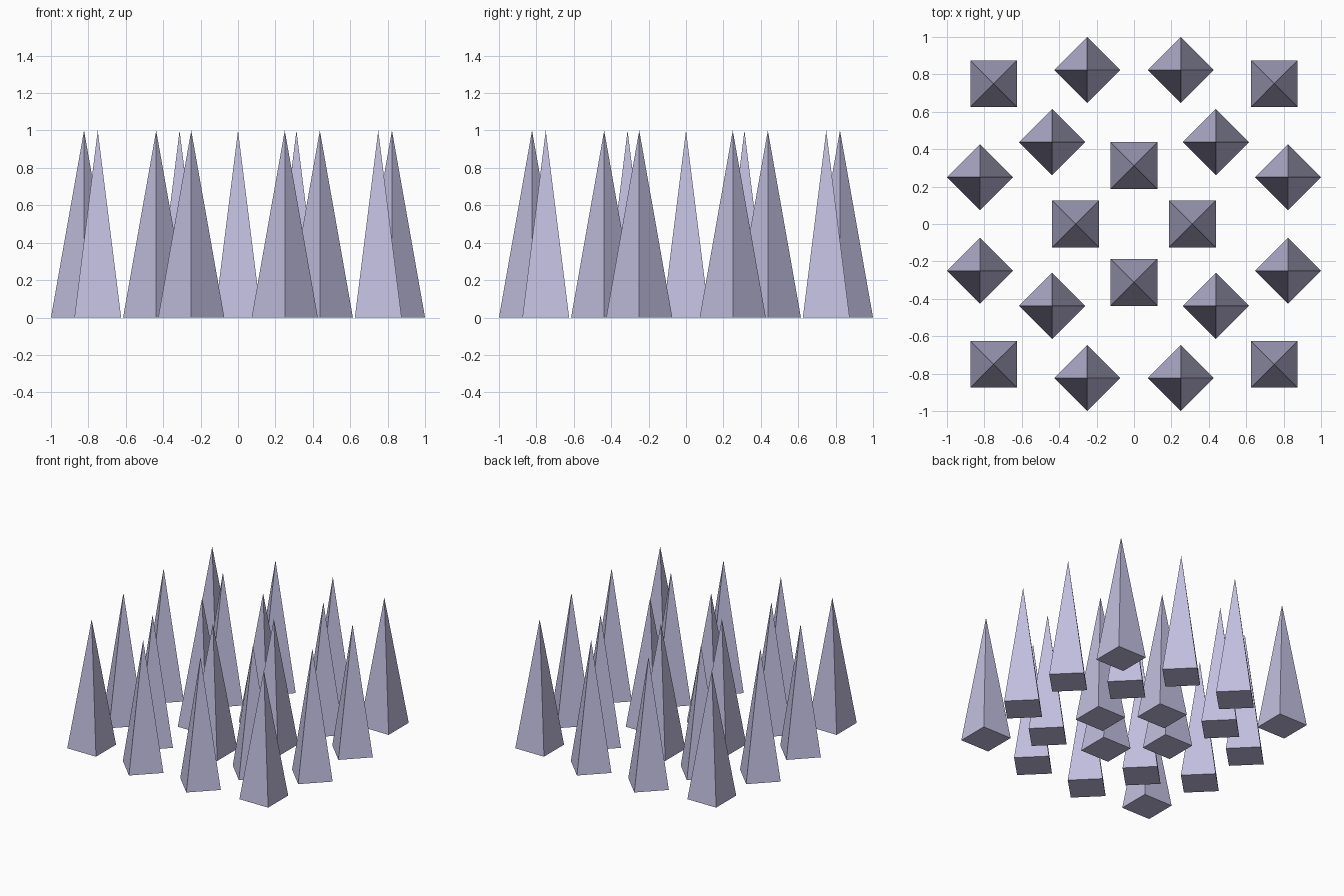
import bpy
import math

cube = bpy.data.objects.get("Cube")
if cube:
    bpy.data.objects.remove(cube, do_unlink=True)

# Single pale lavender grey material
COLOUR = (0.54, 0.52, 0.74, 1.0)
lavender = bpy.data.materials.new("lavender_grey")
lavender.use_nodes = True
lavender.diffuse_color = COLOUR
shader = next(n for n in lavender.node_tree.nodes if n.type == 'BSDF_PRINCIPLED')
shader.inputs["Base Color"].default_value = COLOUR

HEIGHT = 1.0
RADIUS = 0.125 * math.sqrt(2)   # corner radius of a 0.25 square base
EDGE = 1.0 - RADIUS             # centre of spikes touching the outer bounds


def spike(name, x, y, turn):
    """Four-sided pyramid standing on the ground."""
    bpy.ops.mesh.primitive_cone_add(
        vertices=4, radius1=RADIUS, radius2=0, depth=HEIGHT,
        location=(x, y, HEIGHT / 2), rotation=(0, 0, turn))
    obj = bpy.context.object
    obj.name = name
    obj.data.materials.append(lavender)


def quarter_ring(name, x, y, turn):
    """Four spikes repeated by quarter turns about the centre."""
    for i in range(4):
        spike(f"{name}_{i + 1}", x, y, turn)
        x, y = -y, x


SQUARE, DIAMOND = math.pi / 4, 0.0

# Inner cross and outer corners, square to the axes
quarter_ring("inner_spike", 0.3125, 0, SQUARE)
quarter_ring("corner_spike", 0.75, 0.75, SQUARE)

# Middle ring and paired edge spikes, turned to diamonds
quarter_ring("middle_spike", 0.4375, 0.4375, DIAMOND)
quarter_ring("edge_spike_a", EDGE, 0.25, DIAMOND)
quarter_ring("edge_spike_b", EDGE, -0.25, DIAMOND)
